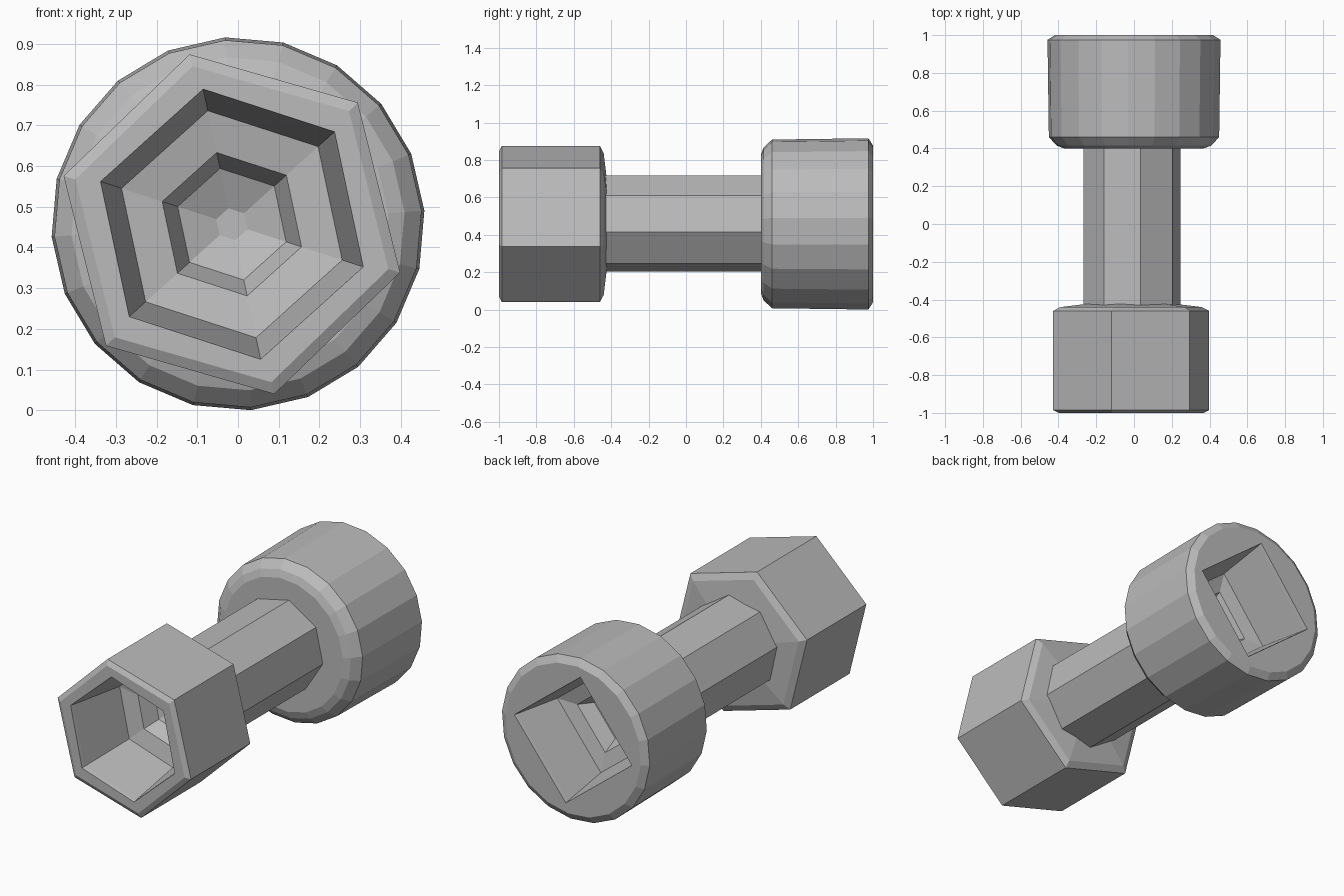
import bpy
import bmesh
from math import cos, sin, radians, tau

if "Cube" in bpy.data.objects:
    bpy.data.objects.remove(bpy.data.objects["Cube"], do_unlink=True)

grey = bpy.data.materials.new("plain grey")
grey.use_nodes = True
grey.diffuse_color = (0.5, 0.5, 0.5, 1)
grey.node_tree.nodes["Principled BSDF"].inputs["Base Color"].default_value = (0.5, 0.5, 0.5, 1)


def loft(name, sides, phase, center, profile):
    """Sweep (y, radius) stations into a closed, flat-faced solid along y."""
    bm = bmesh.new()
    rings = []
    for y, r in profile:
        rings.append([bm.verts.new((center[0] + r * cos(radians(phase) + tau * i / sides), y,
                                    center[1] + r * sin(radians(phase) + tau * i / sides)))
                      for i in range(sides)])
    for a, b in zip(rings, rings[1:]):
        for i in range(sides):
            j = (i + 1) % sides
            bm.faces.new((a[i], a[j], b[j], b[i]))
    bm.faces.new(rings[0])
    bm.faces.new(rings[-1])
    bmesh.ops.recalc_face_normals(bm, faces=bm.faces)
    mesh = bpy.data.meshes.new(name)
    bm.to_mesh(mesh)
    bm.free()
    mesh.materials.append(grey)
    obj = bpy.data.objects.new(name, mesh)
    bpy.context.collection.objects.link(obj)
    return obj


def carve(body, cutter):
    """Subtract the cutter and discard it."""
    cutter.hide_render = True
    mod = body.modifiers.new("recess", 'BOOLEAN')
    mod.operation = 'DIFFERENCE'
    mod.solver = 'EXACT'
    mod.object = cutter
    bpy.context.view_layer.objects.active = body
    bpy.ops.object.modifier_apply(modifier=mod.name)
    bpy.data.objects.remove(cutter, do_unlink=True)


# Octagonal shaft between the heads
loft("shaft", 8, -10, (-0.01, 0.46), [(-0.46, 0.26), (0.43, 0.26)])

# Hexagonal head with a stepped hexagonal socket
hex_center = (-0.015, 0.457)
hex_head = loft("hex_head", 6, 44, hex_center,
                [(-1.0, 0.40), (-0.985, 0.43), (-0.46, 0.43), (-0.44, 0.39), (-0.42, 0.22)])
carve(hex_head, loft("hex_socket_cutter", 6, 42, hex_center,
                     [(-1.05, 0.35), (-0.98, 0.335), (-0.64, 0.285), (-0.62, 0.18),
                      (-0.53, 0.14), (-0.49, 0.04)]))

# Round head with a tapered square socket
round_center = (0, 0.458)
round_head = loft("round_head", 20, 4, round_center,
                  [(0.40, 0.37), (0.415, 0.41), (0.46, 0.452), (0.975, 0.459), (1.0, 0.42)])
carve(round_head, loft("square_socket_cutter", 4, 7, round_center,
                       [(1.05, 0.38), (0.98, 0.362), (0.70, 0.31), (0.68, 0.2),
                        (0.60, 0.15), (0.57, 0.05)]))
